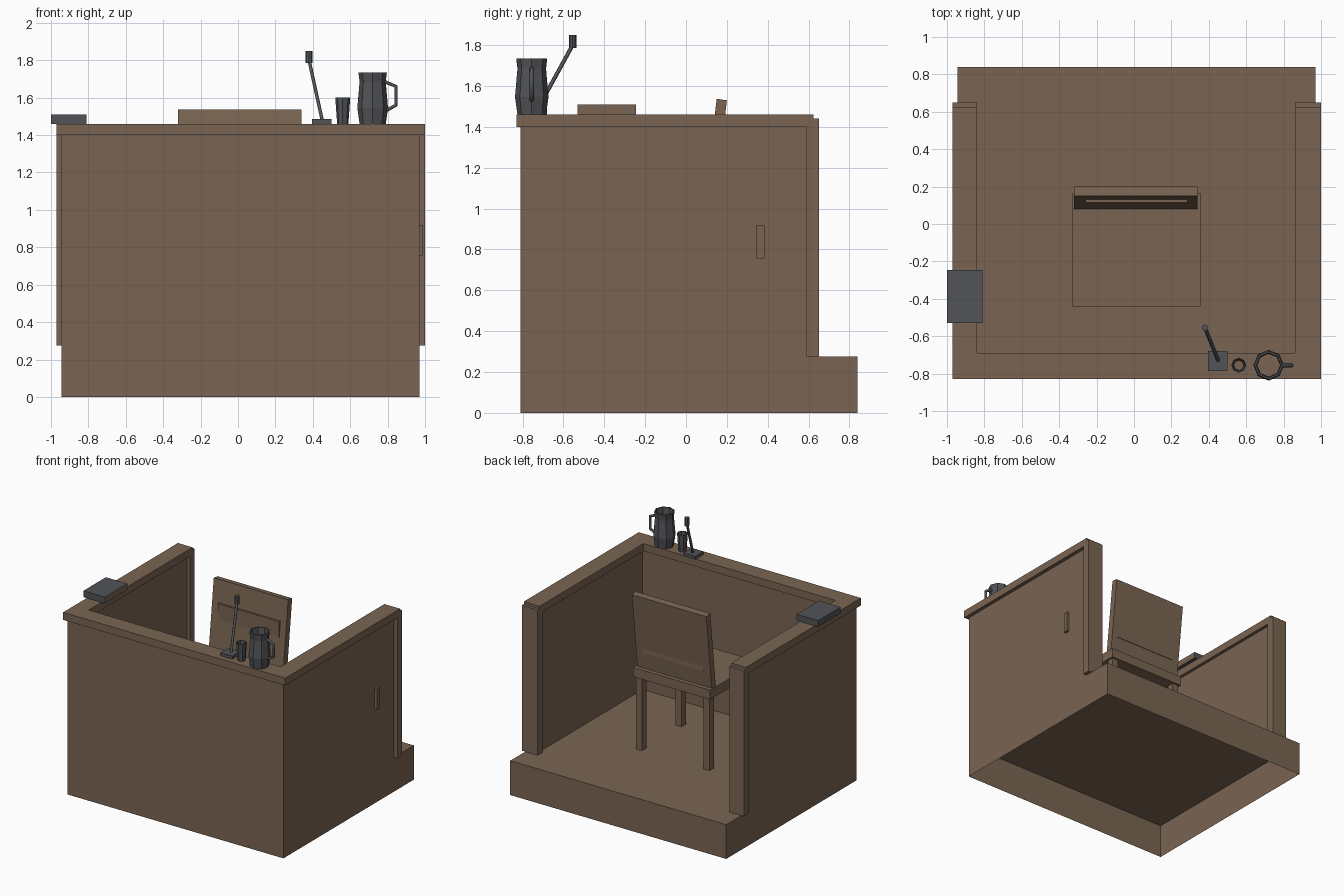
import bpy, bmesh, math
from mathutils import Vector

cube = bpy.data.objects.get("Cube")
if cube:
    bpy.data.objects.remove(cube, do_unlink=True)


def material(name, rgb):
    m = bpy.data.materials.new(name)
    m.use_nodes = True
    m.diffuse_color = (*rgb, 1)
    m.node_tree.nodes["Principled BSDF"].inputs["Base Color"].default_value = (*rgb, 1)
    return m


brown = material("brown wood", (0.195, 0.13, 0.085))
grey = material("dark grey", (0.085, 0.087, 0.095))


def finish(name, bm, *mats):
    bmesh.ops.recalc_face_normals(bm, faces=bm.faces)
    mesh = bpy.data.meshes.new(name)
    bm.to_mesh(mesh)
    bm.free()
    for m in mats:
        mesh.materials.append(m)
    ob = bpy.data.objects.new(name, mesh)
    bpy.context.collection.objects.link(ob)
    return ob


def prism(name, outline, lo, hi, mat, axis="z"):
    """Extrude a flat outline along z, or a (y, z) outline along x."""
    bm = bmesh.new()
    place = (lambda a, b: (a, b, lo)) if axis == "z" else (lambda a, b: (lo, a, b))
    face = bm.faces.new([bm.verts.new(place(a, b)) for a, b in outline])
    out = bmesh.ops.extrude_face_region(bm, geom=[face])
    move = Vector((0, 0, hi - lo)) if axis == "z" else Vector((hi - lo, 0, 0))
    bmesh.ops.translate(bm, vec=move,
                        verts=[v for v in out["geom"] if isinstance(v, bmesh.types.BMVert)])
    return finish(name, bm, mat)


def box(name, x, y, z, mat):
    return prism(name, [(x[0], y[0]), (x[1], y[0]), (x[1], y[1]), (x[0], y[1])], *z, mat)


def u_shape(name, x, y, inner_x, inner_y, z):
    """Three-sided surround, open to the back."""
    pts = [(x[0], y[0]), (x[1], y[0]), (x[1], y[1]), (inner_x[1], y[1]),
           (inner_x[1], inner_y), (inner_x[0], inner_y), (inner_x[0], y[1]), (x[0], y[1])]
    return prism(name, pts, *z, brown)


def lathe(name, profile, x, y, sides):
    """Revolve (radius, z) points around a vertical axis."""
    bm = bmesh.new()
    rings = [[bm.verts.new((x + r * math.cos(i * math.tau / sides),
                            y + r * math.sin(i * math.tau / sides), z))
              for i in range(sides)] for r, z in profile]
    for a, b in zip(rings, rings[1:]):
        for i in range(sides):
            j = (i + 1) % sides
            bm.faces.new((a[i], a[j], b[j], b[i]))
    return finish(name, bm, grey)


def rod(name, points, radius):
    """Thin bar along a path."""
    curve = bpy.data.curves.new(name, "CURVE")
    curve.dimensions = "3D"
    curve.bevel_depth = radius
    curve.bevel_resolution = 1
    curve.use_fill_caps = True
    spline = curve.splines.new("POLY")
    spline.points.add(len(points) - 1)
    for p, co in zip(spline.points, points):
        p.co = (*co, 1)
    curve.materials.append(grey)
    ob = bpy.data.objects.new(name, curve)
    bpy.context.collection.objects.link(ob)


FLOOR, RAIL, TOP = 0.275, 1.40, 1.46

# Raised platform, open underneath
base = box("platform", (-0.945, 0.97), (-0.81, 0.84), (0, FLOOR), brown)
bm = bmesh.new()
bm.from_mesh(base.data)
bmesh.ops.delete(bm, geom=[f for f in bm.faces if f.calc_center_median().z < 0.01],
                 context="FACES_ONLY")
bm.to_mesh(base.data)
bm.free()

# Surround walls, top rail and end posts
u_shape("walls", (-0.945, 0.97), (-0.81, 0.60), (-0.865, 0.885), -0.715, (FLOOR, RAIL))
u_shape("top_rail", (-0.97, 1.0), (-0.83, 0.625), (-0.84, 0.86), -0.69, (RAIL, TOP))
for side, x in (("right", (-0.97, -0.84)), ("left", (0.86, 1.0))):
    box(side + "_end_post", x, (0.59, 0.65), (FLOOR, 1.44), brown)
box("wall_handle", (0.96, 0.99), (0.345, 0.385), (0.755, 0.92), brown)

# Chair
box("chair_seat", (-0.33, 0.355), (-0.44, 0.165), (0.855, 0.93), brown)
for x in (-0.315, 0.285):
    for y in (-0.405, 0.095):
        box("chair_leg", (x, x + 0.055), (y, y + 0.055), (FLOOR, 0.86), brown)
prism("chair_back", [(0.08, 0.925), (0.13, 0.92), (0.2, 1.53), (0.15, 1.537)],
      -0.32, 0.34, brown, axis="x")
box("chair_back_panel", (-0.26, 0.285), (0.115, 0.15), (1.06, 1.36), brown)

# Book on the side rail, with its page edge facing inward
book = box("book", (-1.0, -0.81), (-0.53, -0.245), (TOP, 1.51), grey)
book.data.materials.append(brown)
for f in book.data.polygons:
    f.material_index = int(f.normal.x > 0.9)

# Microphone
box("microphone_base", (0.395, 0.50), (-0.785, -0.68), (TOP, 1.485), grey)
rod("microphone_stem", [(0.45, -0.73, 1.48), (0.38, -0.555, 1.80)], 0.01)
lathe("microphone_head", [(0, 1.785), (0.018, 1.785), (0.018, 1.85), (0, 1.85)],
      0.38, -0.555, 8)

# Cup and jug, hollow
lathe("cup", [(0.03, TOP), (0.04, 1.60), (0.034, 1.60), (0.026, 1.465)], 0.56, -0.755, 8)
lathe("jug", [(0.07, TOP), (0.082, 1.545), (0.07, 1.685), (0.076, 1.735),
              (0.066, 1.735), (0.061, 1.685), (0.072, 1.545), (0.061, 1.465)],
      0.72, -0.755, 8)
rod("jug_handle", [(0.785, -0.755, 1.685), (0.845, -0.755, 1.66),
                   (0.845, -0.755, 1.56), (0.79, -0.755, 1.53)], 0.011)
